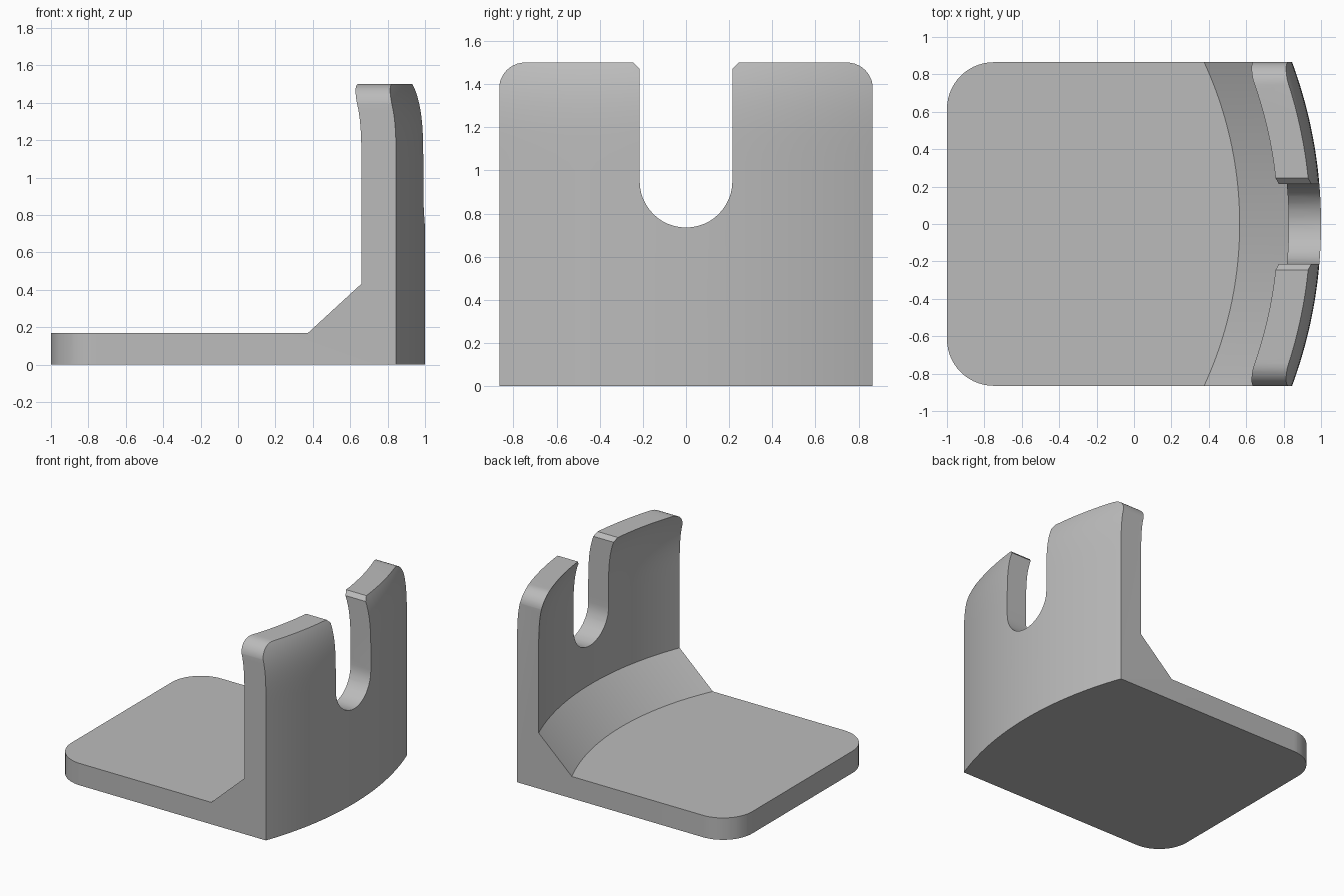
import bpy, bmesh, math

if "Cube" in bpy.data.objects:
    bpy.data.objects.remove(bpy.data.objects["Cube"])

HALF_Y = 0.865      # half width of the bracket
HEIGHT = 1.5
PIVOT_X = -1.5      # centre of the wall's curvature
R_OUT, R_IN, R_FOOT = 2.5, 2.327, 2.065


def new_object(name, bm):
    bmesh.ops.recalc_face_normals(bm, faces=bm.faces[:])
    mesh = bpy.data.meshes.new(name)
    bm.to_mesh(mesh)
    bm.free()
    obj = bpy.data.objects.new(name, mesh)
    bpy.context.collection.objects.link(obj)
    return obj


def loft(name, rings):
    """Closed solid through rings of equal point count."""
    bm = bmesh.new()
    loops = [[bm.verts.new(p) for p in ring] for ring in rings]
    n = len(loops[0])
    for a, b in zip(loops, loops[1:]):
        for i in range(n):
            j = (i + 1) % n
            bm.faces.new((a[i], a[j], b[j], b[i]))
    bm.faces.new(loops[0])
    bm.faces.new(loops[-1])
    return new_object(name, bm)


def arc(cx, cy, r, start, end, steps):
    angles = [math.radians(start + (end - start) * i / steps) for i in range(steps + 1)]
    return [(cx + r * math.cos(a), cy + r * math.sin(a)) for a in angles]


def lean(z):
    """Inward bend of the wall towards its top."""
    return 0.056 * (max(z - 1, 0) / 0.5) ** 4


# L-shaped section as (radius, height); radius None marks the straight rear end
levels = [1 + 0.04 * i for i in range(15)]
section = [(None, 0), (R_OUT, 0)]
section += [(R_OUT - lean(z), z) for z in levels]
section += [(R_IN - lean(z), z) for z in reversed(levels)]
section += [(R_IN, 0.432), (R_FOOT, 0.17), (None, 0.17)]

# Sweep the section across the width so the wall follows an arc
SLICES = 48
rings = []
for i in range(SLICES + 1):
    y = -0.9 + 1.8 * i / SLICES
    rings.append([(-1.2 if r is None else PIVOT_X + math.sqrt(r * r - y * y), y, z)
                  for r, z in section])
body = loft("bracket_body", rings)

# Plan outline with rounded corners at the free end of the base
R = 0.25
plan = [(1.3, -HALF_Y), (1.3, HALF_Y)]
plan += arc(-1 + R, HALF_Y - R, R, 90, 180, 14)
plan += arc(-1 + R, R - HALF_Y, R, 180, 270, 14)
plan_cutter = loft("plan_cutter", [[(x, y, z) for x, y in plan] for z in (-0.2, 2)])

# Wall outline with rounded shoulders and a chamfered U slot
side = HALF_Y + 0.001
F, SLOT, CHAMFER = 0.12, 0.215, 0.03
half = arc(side - F, HEIGHT - F, F, 0, 90, 10)
half += [(SLOT + CHAMFER, HEIGHT), (SLOT, HEIGHT - CHAMFER)]
outline = [(side, -0.1)] + half
outline += arc(0, 0.95, SLOT, 0, -180, 24)
outline += [(-y, z) for y, z in reversed(half)] + [(-side, -0.1)]
wall_cutter = loft("wall_cutter", [[(x, y, z) for y, z in outline] for x in (-1.5, 1.5)])

# Trim the body to both outlines
bpy.context.view_layer.objects.active = body
for cutter in (plan_cutter, wall_cutter):
    cutter.hide_render = True
    mod = body.modifiers.new("trim", 'BOOLEAN')
    mod.operation = 'INTERSECT'
    mod.solver = 'EXACT'
    mod.object = cutter
    bpy.ops.object.modifier_apply(modifier=mod.name)
    bpy.data.objects.remove(cutter)

# Plain grey finish
grey = bpy.data.materials.new("plain_grey")
grey.use_nodes = True
colour = (0.5, 0.5, 0.5, 1)
grey.diffuse_color = colour
grey.node_tree.nodes["Principled BSDF"].inputs["Base Color"].default_value = colour
body.data.materials.clear()
body.data.materials.append(grey)

bpy.ops.object.select_all(action='DESELECT')
body.select_set(True)
bpy.ops.object.shade_smooth_by_angle(angle=math.radians(20))
